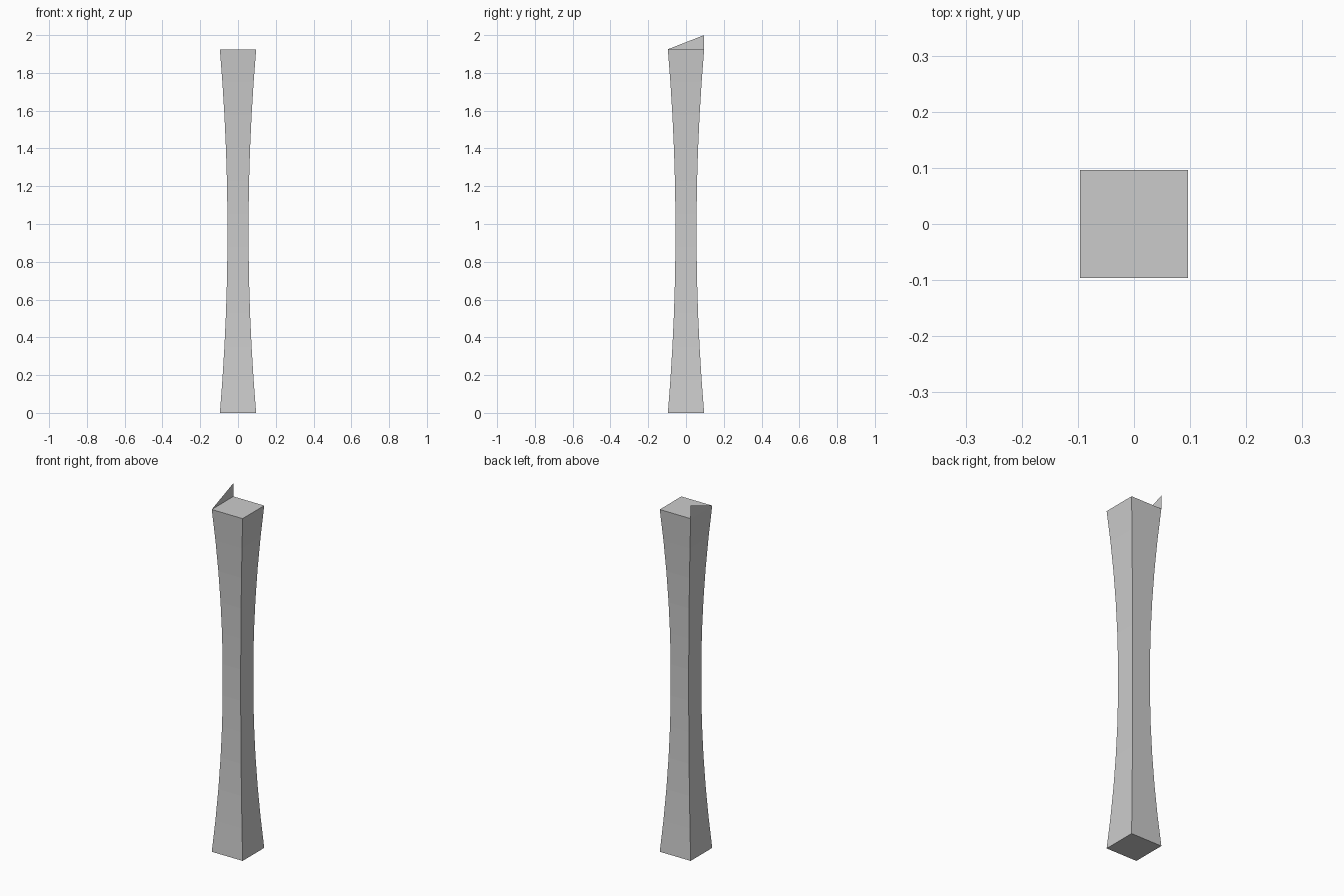
import bpy, bmesh

if "Cube" in bpy.data.objects:
    bpy.data.objects.remove(bpy.data.objects["Cube"])

HEIGHT, END, WAIST, RINGS = 1.925, 0.096, 0.0555, 12


def make_object(name, bm):
    mesh = bpy.data.meshes.new(name)
    bm.to_mesh(mesh)
    bm.free()
    obj = bpy.data.objects.new(name, mesh)
    bpy.context.collection.objects.link(obj)
    return obj


# Square column, pinched at the waist along a parabola
bm = bmesh.new()
rings = []
for i in range(RINGS):
    t = i / (RINGS - 1)
    h = WAIST + (END - WAIST) * (2 * t - 1) ** 2
    rings.append([bm.verts.new((sx * h, sy * h, HEIGHT * t))
                  for sx, sy in ((-1, -1), (1, -1), (1, 1), (-1, 1))])
for low, high in zip(rings, rings[1:]):
    for k in range(4):
        n = (k + 1) % 4
        bm.faces.new((low[k], low[n], high[n], high[k]))
bm.faces.new(rings[0][::-1])
bm.faces.new(rings[-1])
make_object("column", bm)

# Thin triangular fin standing on the left top edge
bm = bmesh.new()
bm.faces.new([bm.verts.new((-END, y, z)) for y, z in
              ((-END, HEIGHT), (END, 2.0), (END, HEIGHT))])
make_object("top_fin", bm)
